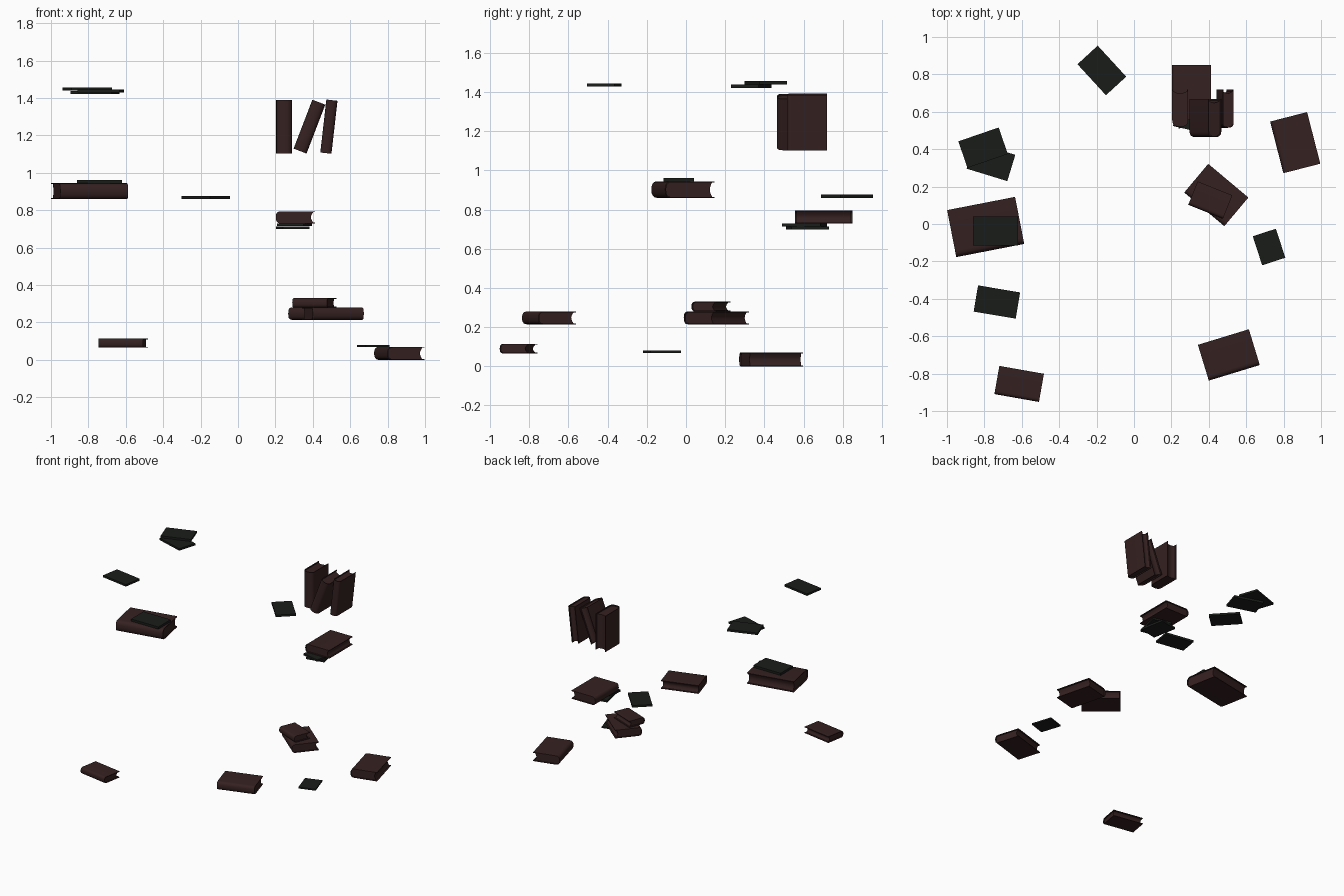
import bpy, bmesh, math
from math import radians, sin, cos, pi
from mathutils import Matrix

cube = bpy.data.objects.get("Cube")
if cube:
    bpy.data.objects.remove(cube, do_unlink=True)


def material(name, rgb):
    m = bpy.data.materials.new(name)
    m.use_nodes = True
    col = (*rgb, 1)
    m.diffuse_color = col
    m.node_tree.nodes["Principled BSDF"].inputs["Base Color"].default_value = col
    return m


LEATHER = material("brown_leather", (0.036, 0.015, 0.015))
CARD = material("dark_card", (0.010, 0.012, 0.010))


def extrude_profile(name, profile, length, mat, matrix):
    """Prism of an (x, z) outline, extruded along local y and centred."""
    bm = bmesh.new()
    face = bm.faces.new([bm.verts.new((x, -length / 2, z)) for x, z in profile])
    ext = bmesh.ops.extrude_face_region(bm, geom=[face])
    moved = [v for v in ext["geom"] if isinstance(v, bmesh.types.BMVert)]
    bmesh.ops.translate(bm, verts=moved, vec=(0, length, 0))
    bmesh.ops.recalc_face_normals(bm, faces=bm.faces)
    me = bpy.data.meshes.new(name)
    bm.to_mesh(me)
    bm.free()
    me.materials.append(mat)
    ob = bpy.data.objects.new(name, me)
    bpy.context.collection.objects.link(ob)
    ob.matrix_world = matrix
    bpy.ops.object.select_all(action="DESELECT")
    ob.select_set(True)
    bpy.context.view_layer.objects.active = ob
    bpy.ops.object.shade_smooth_by_angle(angle=radians(35))
    return ob


def spine_arc(x, depth, half, n=10):
    """Rounded back of a book, from its top edge to its bottom edge."""
    pts = []
    for i in range(n + 1):
        a = pi * i / n
        c = cos(a)
        pts.append((x - depth * max(sin(a), 0) ** 0.8,
                    half * math.copysign(abs(c) ** 0.8, c)))
    return pts


def book(name, size, matrix):
    """Hardback with its spine at -x, fore edge at +x, length along y."""
    depth, length, thick = size
    half, board, bulge = thick / 2, 0.005, 0.4 * thick
    xs, xf = bulge - depth / 2, depth / 2
    # cover: one C-shaped strip
    outer = spine_arc(xs, bulge, half)
    inner = spine_arc(xs, bulge - board, half - board)
    cover = ([(xf, half)] + outer + [(xf, -half), (xf, board - half)]
             + inner[::-1] + [(xf, half - board)])
    extrude_profile(name + "_cover", cover, length, LEATHER, matrix)
    # pages: rounded back and hollow fore edge
    h = half - board
    hollow = [(xf - 0.010 - 0.012 * sin(pi * i / 6), h * (i / 3 - 1)) for i in range(7)]
    extrude_profile(name + "_pages", inner + hollow, length - 0.016, LEATHER, matrix)


def flat(loc, angle):
    return Matrix.Translation(loc) @ Matrix.Rotation(radians(angle), 4, "Z")


def upright(loc, lean):
    stand = Matrix(((0, 0, 1, 0), (1, 0, 0, 0), (0, 1, 0, 0), (0, 0, 0, 1)))
    return Matrix.Translation(loc) @ Matrix.Rotation(radians(lean), 4, "Y") @ stand


# books lying flat: centre, (depth, length, thickness), fore-edge direction
for name, loc, size, angle in [
    ("large_book", (-0.793, -0.016, 0.902), (0.256, 0.37, 0.085), 101),
    ("shelf_book", (0.307, 0.703, 0.762), (0.21, 0.295, 0.065), 0),
    ("right_book", (0.862, 0.435, 0.035), (0.204, 0.285, 0.07), 14.4),
    ("stack_lower_book", (0.44, 0.155, 0.247), (0.2, 0.28, 0.065), 50),
    ("stack_upper_book", (0.408, 0.128, 0.305), (0.135, 0.2, 0.05), 68),
    ("front_book", (0.507, -0.70, 0.247), (0.2, 0.285, 0.065), 107),
    ("front_left_book", (-0.614, -0.855, 0.09), (0.153, 0.242, 0.05), 80),
]:
    book(name, size, flat(loc, angle))

# standing row: centre, size, sideways lean
for name, loc, size, lean in [
    ("standing_book_straight", (0.247, 0.62, 1.247), (0.2, 0.285, 0.085), 0),
    ("standing_book_leaning", (0.382, 0.567, 1.247), (0.205, 0.28, 0.074), 21),
    ("standing_book_tilted", (0.486, 0.617, 1.247), (0.205, 0.285, 0.06), 6.5),
]:
    book(name, size, upright(loc, lean))

# thin booklets: centre, (x, y, thickness), turn
for name, loc, (w, d, t), angle in [
    ("back_booklet", (-0.172, 0.821, 0.868), (0.225, 0.147, 0.016), -47.4),
    ("pair_upper_booklet", (-0.807, 0.408, 1.448), (0.228, 0.15, 0.016), 19),
    ("pair_lower_booklet", (-0.765, 0.333, 1.43), (0.228, 0.147, 0.016), -17),
    ("left_booklet", (-0.733, -0.417, 1.437), (0.228, 0.142, 0.016), -9.5),
    ("booklet_on_large_book", (-0.74, -0.037, 0.953), (0.24, 0.155, 0.018), 0),
    ("right_booklet", (0.722, -0.123, 0.074), (0.13, 0.163, 0.011), 18),
    ("under_booklet_upper", (0.302, 0.605, 0.722), (0.147, 0.2, 0.015), -13),
    ("under_booklet_lower", (0.292, 0.62, 0.706), (0.145, 0.195, 0.015), 11),
]:
    x, z = w / 2, t / 2
    outline = [(-x, -z), (x, -z), (x, z), (-x, z)]
    extrude_profile(name, outline, d, CARD, flat(loc, angle))
